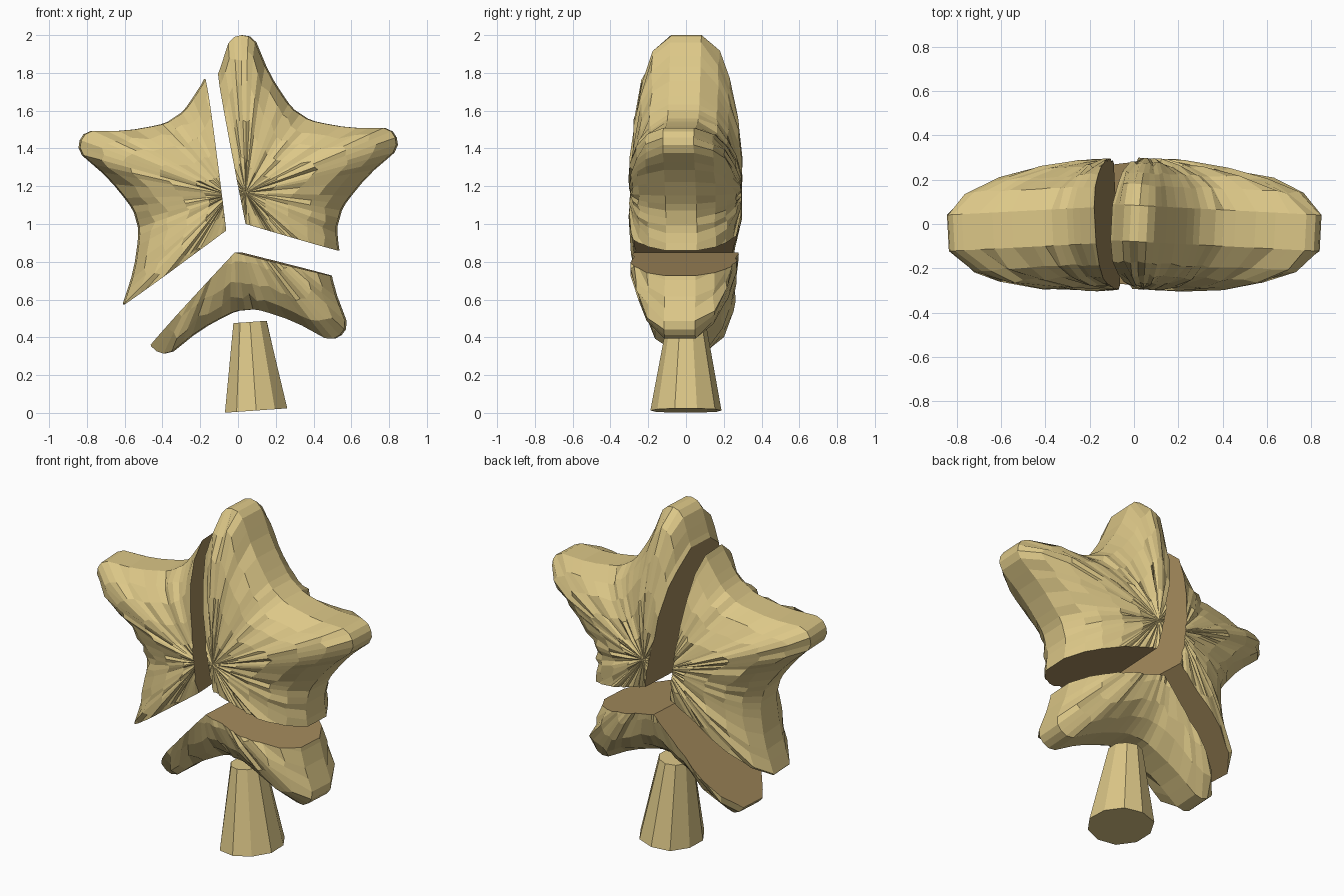
import bpy, bmesh, math, random
from mathutils import Matrix, Vector

random.seed(4)
cube = bpy.data.objects.get("Cube")
if cube:
    bpy.data.objects.remove(cube)


def make_material(name, colour):
    mat = bpy.data.materials.new(name)
    mat.use_nodes = True
    mat.diffuse_color = (*colour, 1)
    bsdf = mat.node_tree.nodes["Principled BSDF"]
    bsdf.inputs["Base Color"].default_value = (*colour, 1)
    bsdf.inputs["Roughness"].default_value = 0.8
    return mat


SAND = make_material("sand", (0.72, 0.575, 0.245))
CORE = make_material("brown core", (0.36, 0.25, 0.105))
DEPTH = 0.295
SWELL = 0.86  # below 1 the cross-section is fuller than an ellipse

# Half of one arm, tip to valley: (along the arm, sideways)
HALF_ARM = [(0.83, 0), (0.822, 0.038), (0.79, 0.07), (0.72, 0.096), (0.66, 0.118),
            (0.58, 0.156), (0.5, 0.203), (0.455, 0.232), (0.425, 0.258), (0.401, 0.291)]


def star_outline():
    # Mirror the half arm, then repeat it around the five directions
    arm = [(u, -v) for u, v in HALF_ARM[-2:0:-1]] + HALF_ARM
    return [Matrix.Rotation(math.radians(90 + 72 * i), 2) @ Vector(p)
            for i in range(5) for p in arm]


def finish(bm, name):
    bmesh.ops.recalc_face_normals(bm, faces=bm.faces)
    mesh = bpy.data.meshes.new(name)
    bm.to_mesh(mesh)
    bm.free()
    mesh.materials.append(SAND)
    mesh.materials.append(CORE)
    obj = bpy.data.objects.new(name, mesh)
    bpy.context.collection.objects.link(obj)
    return obj


def puffy_star(bm, centre, tilt, size):
    # Rays swell from the front pole over the rim to the back pole
    cx, cz = centre
    poles = [bm.verts.new((cx, s * DEPTH, cz)) for s in (-1, 1)]
    rays = []
    for p in star_outline():
        p = Matrix.Rotation(math.radians(tilt), 2) @ p * size
        ray = []
        for deg in (-80, -66, -50, -34, -13, 13, 34, 50, 66, 80):
            a = math.radians(deg)
            reach = min(1, 1.025 * math.cos(a) ** SWELL)
            y = math.copysign(DEPTH * math.sin(abs(a)) ** SWELL, deg)
            if abs(deg) > 20:
                reach *= random.uniform(0.95, 1.04)
                y *= random.uniform(0.95, 1.03)
            ray.append(bm.verts.new((cx + p.x * reach, y, cz + p.y * reach)))
        rays.append([poles[0]] + ray + [poles[1]])
    for a, b in zip(rays, rays[1:] + rays[:1]):
        for i in range(len(a) - 1):
            quad = dict.fromkeys((a[i], a[i + 1], b[i + 1], b[i]))
            bm.faces.new(list(quad))


def star_piece(name, centre, tilt, turn, size, corner, ends):
    # Two straight cuts meet at the corner; the inside of the wedge is kept
    bm = bmesh.new()
    puffy_star(bm, centre, tilt, size)
    c = Vector((corner[0], 0, corner[1]))
    dirs = [(Vector((x, 0, z)) - c).normalized() for x, z in ends]
    for d, other in (dirs, dirs[::-1]):
        normal = d.cross(Vector((0, 1, 0)))
        if normal.dot(other) > 0:
            normal.negate()
        bmesh.ops.bisect_plane(bm, geom=bm.verts[:] + bm.edges[:] + bm.faces[:], dist=1e-5,
                               plane_co=c, plane_no=normal, clear_outer=True)
        rim = [e for e in bm.edges if e.is_boundary]
        for f in bmesh.ops.holes_fill(bm, edges=rim, sides=0)["faces"]:
            f.material_index = 1
    # Broken pieces are turned slightly about the upright axis
    bmesh.ops.rotate(bm, verts=bm.verts, cent=(centre[0], 0, 0),
                     matrix=Matrix.Rotation(math.radians(turn), 3, 'Z'))
    finish(bm, name)


star_piece("right_half_shard", (0.056, 1.166), 2.4, -3, 1.005, (0.055, 1.0),
           [(-0.097, 1.77), (0.53, 0.86)])
star_piece("left_half_shard", (-0.062, 1.153), -2.5, 3, 0.995, (-0.077, 0.965),
           [(-0.175, 1.76), (-0.61, 0.57)])
star_piece("lower_shard", (0.0, 1.038), 5, -3.5, 1.0, (0.0, 0.85),
           [(0.48, 0.73), (-0.45, 0.37)])

# Tapered stand, leaning slightly
bm = bmesh.new()
bmesh.ops.create_cone(bm, cap_ends=True, segments=10, radius1=0.18, radius2=0.096, depth=0.47)
for v in bm.verts:
    v.co.x *= 0.96
    v.co.y *= 1.07
    v.co.xy *= random.uniform(0.97, 1.03)
stand = finish(bm, "stand")
stand.location = (0.08, 0, 0.247)
stand.rotation_euler.y = math.radians(-4)
